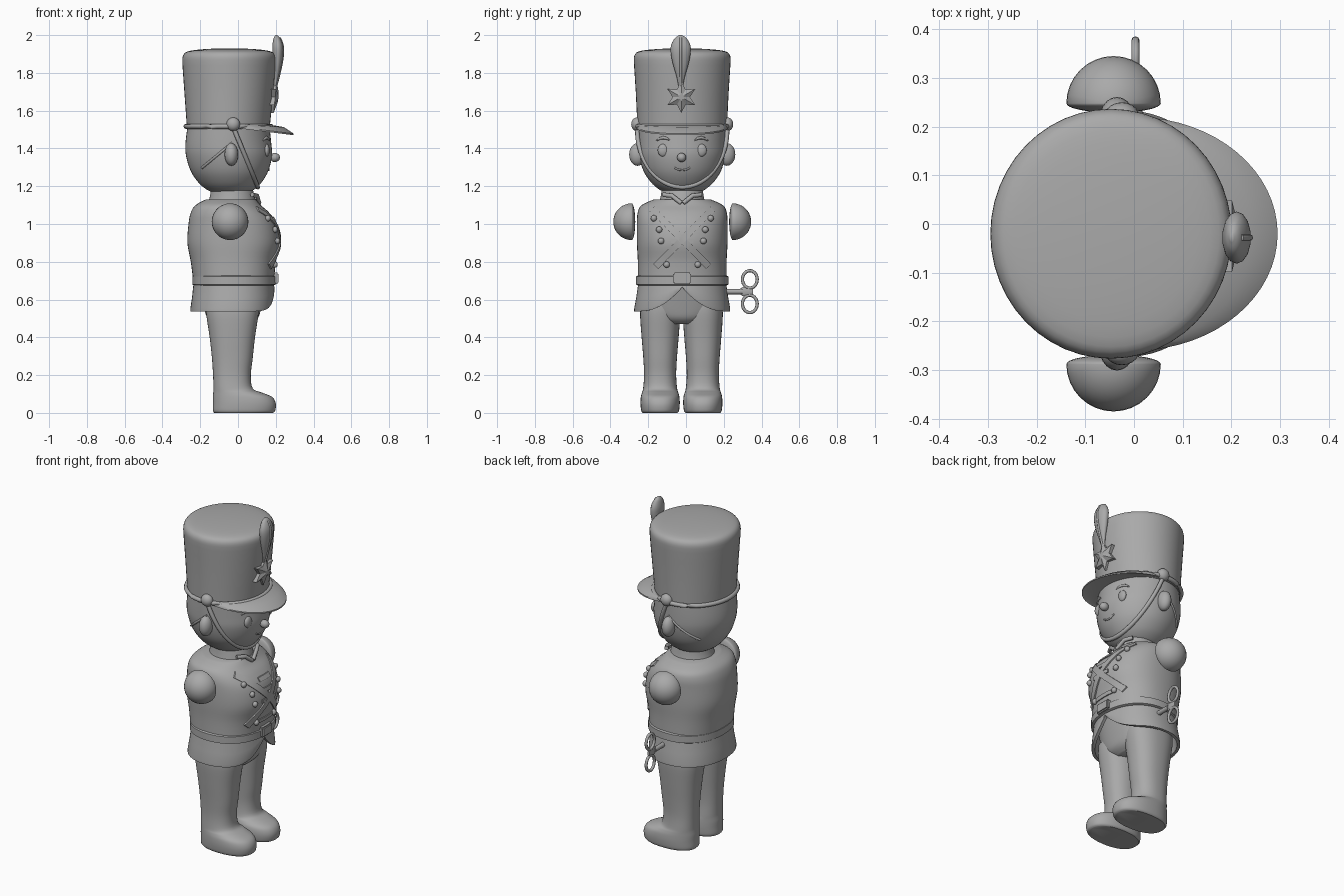
import bpy, bmesh, math
from mathutils import Vector

if "Cube" in bpy.data.objects:
    bpy.data.objects.remove(bpy.data.objects["Cube"])

Y0 = -0.02  # side-to-side centre of the figure, which faces +x
mat = bpy.data.materials.new("plain grey")
mat.diffuse_color = (0.4, 0.4, 0.4, 1)
mat.use_nodes = True
mat.node_tree.nodes["Principled BSDF"].inputs["Base Color"].default_value = mat.diffuse_color


def finish(name, bm, angle=40):
    bmesh.ops.recalc_face_normals(bm, faces=bm.faces)
    me = bpy.data.meshes.new(name)
    bm.to_mesh(me)
    bm.free()
    me.materials.append(mat)
    ob = bpy.data.objects.new(name, me)
    bpy.context.collection.objects.link(ob)
    bpy.ops.object.select_all(action='DESELECT')
    ob.select_set(True)
    bpy.context.view_layer.objects.active = ob
    bpy.ops.object.shade_smooth_by_angle(angle=math.radians(angle))
    return ob


def smooth(rows, k=4):
    """Catmull-Rom interpolation through rows of numbers."""
    out = []
    for i in range(len(rows) - 1):
        p = [rows[max(0, min(len(rows) - 1, i + j))] for j in (-1, 0, 1, 2)]
        for s in range(k):
            t = s / k
            out.append([0.5 * (2*b + (c-a)*t + (2*a-5*b+4*c-d)*t*t + (3*b-a-3*c+d)*t**3)
                        for a, b, c, d in zip(*p)])
    return out + [list(rows[-1])]


def skin(bm, rings, closed=True):
    """Bridge rings of points and cap both ends."""
    vs = [[bm.verts.new(p) for p in r] for r in rings]
    n = len(vs[0])
    for a, b in zip(vs, vs[1:]):
        for i in range(n):
            j = (i + 1) % n
            bm.faces.new((a[i], a[j], b[j], b[i]))
    if closed:
        bm.faces.new(vs[0][::-1])
        bm.faces.new(vs[-1])


def ring(row, yc=Y0, p=2, n=48):
    z, x0, x1, h = row
    pts = []
    for i in range(n):
        a = math.tau * i / n
        c, s = math.cos(a), math.sin(a)
        pts.append(((x0+x1)/2 + (x1-x0)/2 * math.copysign(abs(c)**(2/p), c),
                    yc + h * math.copysign(abs(s)**(2/p), s), z))
    return pts


def loft(name, rows, yc=Y0, p=2, k=4):
    """Rows are (height, back x, front x, half width)."""
    bm = bmesh.new()
    skin(bm, [ring(r, yc, p) for r in (smooth(rows, k) if k > 1 else rows)])
    return finish(name, bm)


def section(rows, z):
    for a, b in zip(rows, rows[1:]):
        if a[0] <= z <= b[0]:
            t = (z - a[0]) / (b[0] - a[0])
            return [u + (v-u)*t for u, v in zip(a, b)]
    return rows[0] if z < rows[0][0] else rows[-1]


def front(rows, y, z, p=2):
    _, x0, x1, h = section(rows, z)
    return (x0+x1)/2 + (x1-x0)/2 * max(0, 1 - abs((y-Y0)/h)**p)**(1/p)


def tube(name, pts, r, cyclic=False, n=8, flat=1):
    """Round cord along points; radius may be a list."""
    bm = bmesh.new()
    P = [Vector(p) for p in pts]
    m, rings = len(P), []
    for i, p in enumerate(P):
        t = (P[(i+1) % m] - P[i-1]) if cyclic else (P[min(i+1, m-1)] - P[max(i-1, 0)])
        t.normalize()
        u = t.cross(Vector((1, 0, 0)) if abs(t.x) < .9 else Vector((0, 0, 1))).normalized()
        w = t.cross(u)
        q = r[i] if isinstance(r, list) else r
        rings.append([p + q*(u*math.cos(math.tau*j/n) + w*flat*math.sin(math.tau*j/n)) for j in range(n)])
    skin(bm, rings + [rings[0]] if cyclic else rings, not cyclic)
    bmesh.ops.remove_doubles(bm, verts=bm.verts, dist=1e-6)
    return finish(name, bm, 60)


def ball(name, c, r, seg=20, squash=None):
    bm = bmesh.new()
    bmesh.ops.create_uvsphere(bm, u_segments=seg, v_segments=seg//2 + 2, radius=1)
    for v in bm.verts:
        if squash and v.co.y * squash < 0:
            v.co.y *= 0.2
        v.co = Vector(c) + Vector([a*b for a, b in zip(v.co, r)])
    return finish(name, bm)


def ribbon(name, a, b, w, lift=0.008, n=12):
    """Flat strip laid over the chest between two (y, z) points."""
    bm = bmesh.new()
    d = Vector((b[0]-a[0], b[1]-a[1])).normalized()
    rings = []
    for i in range(n + 1):
        q = Vector(a).lerp(Vector(b), i/n)
        l, r = q + w/2*Vector((-d.y, d.x)), q - w/2*Vector((-d.y, d.x))
        rings.append([(front(TORSO, e.x, e.y, 2.3) + o, e.x, e.y)
                      for e, o in ((l, lift), (r, lift), (r, -.02), (l, -.02))])
    skin(bm, rings)
    return finish(name, bm)


TORSO = smooth([(.68, -.235, .19, .235), (.8, -.25, .2, .235), (.9, -.268, .222, .24), (1.0, -.262, .205, .24),
                (1.06, -.25, .165, .236), (1.1, -.225, .12, .215), (1.13, -.17, .095, .15)])
HEAD = smooth([(1.165, -.13, .05, .09), (1.185, -.17, .09, .125), (1.22, -.21, .125, .165), (1.28, -.25, .16, .205),
               (1.36, -.275, .18, .228), (1.43, -.278, .176, .232), (1.53, -.265, .165, .232)])

# body, neck and head
loft("torso", TORSO, p=2.3, k=1)
loft("neck", [(1.08, -.17, .1, .13), (1.14, -.15, .09, .115), (1.21, -.14, .07, .105)])
loft("head", HEAD, k=1)
loft("pelvis", [(.47, -.12, .07, .1), (.5, -.16, .105, .17), (.56, -.18, .125, .215), (.7, -.2, .16, .215)], p=2.2)
loft("belt", [(.675, -.235, .19, .235), (.68, -.242, .2, .245), (.722, -.242, .2, .245), (.727, -.235, .19, .235)], p=2.2, k=1)

# coat skirt with a cutaway hem in front
bm = bmesh.new()
prof = [(0, -.235, .185, .232), (.5, -.243, .19, .243), (.9, -.252, .193, .254), (1, -.252, .19, .254),
        (1, -.235, .172, .237), (.1, -.215, .165, .22)]
rings = []
for row in prof:
    pts = []
    for x, y, t in ring(row, p=2.2, n=72):
        hem = .538 + (.125 * max(0, 1 - abs(y-Y0)/.22)**2 if x > 0 else 0)
        pts.append((x, y, .69 + t*(hem - .69)))
    rings.append(pts)
skin(bm, rings)
finish("coat_skirt", bm)

# legs with boots, shoulders, ears, side knobs
LEG = [(0, -.125, .185, .092), (.012, -.133, .197, .1), (.05, -.133, .2, .104), (.085, -.133, .18, .102),
       (.108, -.131, .125, .096), (.13, -.13, .078, .09), (.2, -.132, .068, .085), (.29, -.138, .078, .089),
       (.4, -.15, .09, .098), (.52, -.168, .108, .106), (.58, -.17, .11, .1)]
for s, side in ((1, "left"), (-1, "right")):
    loft(side + "_leg", LEG, Y0 + s*.113 - .004, 2.3)
    ball(side + "_shoulder", (-.042, Y0 + s*.268, 1.012), (.097, .097, .097), 32, s)
    ball(side + "_ear", (-.035, Y0 + s*.236, 1.368), (.036, .045, .06))
    ball(side + "_hat_knob", (-.025, Y0 + s*.24, 1.528), (.036, .03, .036))
    # face features
    ye = Y0 + s*.1
    ball(side + "_eye", (front(HEAD, ye, 1.39) - .006, ye, 1.39), (.016, .03, .034))
    brow = [(Y0 + s*(.065 + .018*i), 1.435 + .022*math.sin(math.pi*(i+.6)/5)) for i in range(5)]
    tube(side + "_eyebrow", [(front(HEAD, y, z), y, z) for y, z in brow], [.003, .007, .009, .007, .003])
    # hair edge behind the ear
    hair = []
    for i in range(9):
        x, z = -.03 - .02*i, 1.43 - .0165*i
        _, x0, x1, h = section(HEAD, z)
        hair.append((x, Y0 + s*h*math.sqrt(max(0, 1 - ((x-(x0+x1)/2)/((x1-x0)/2))**2)), z))
    tube(side + "_hair_edge", hair, .007)
    # crossed chest straps, collar, buttons
    ribbon(side + "_chest_strap", (Y0 + s*.16, 1.08), (Y0 - s*.14, .775), .036)
    tube(side + "_collar", [(.075, Y0 + s*.1, 1.155), (.1, Y0 + s*.055, 1.15), (.112, Y0 + s*.005, 1.11)], .012)
    for y, z in ((.15, 1.03), (.122, .97), (.112, .91), (.082, .785)):
        y = Y0 + s*y
        ball(side + "_button", (front(TORSO, y, z, 2.3) + .006, y, z), (.015, .017, .017), 12)
ball("nose", (.195, Y0 - .003, 1.352), (.027, .024, .024))
tube("mouth", [(front(HEAD, Y0 + .014*i, 1.285 + .0015*i*i), Y0 + .014*i, 1.285 + .0015*i*i) for i in range(-3, 4)], .005)

# braid bars and buckle
for z, w in ((1.03, .05), (.97, .06), (.91, .06), (.785, .075)):
    ribbon("braid_bar", (Y0 - w, z), (Y0 + w, z), .022, .006)
bm = bmesh.new()
bmesh.ops.create_cube(bm, size=1)
for v in bm.verts:
    v.co = (v.co.x*.03 + .2, v.co.y*.095 + Y0, v.co.z*.06 + .712)
bmesh.ops.bevel(bm, geom=bm.edges[:], offset=.007, segments=2, affect='EDGES')
finish("belt_buckle", bm)

# tall hat, cord, chin strap
loft("hat", [(1.5, -.27, .168, .237), (1.53, -.272, .17, .238), (1.7, -.284, .187, .246), (1.84, -.294, .199, .255),
             (1.88, -.294, .2, .256), (1.9, -.286, .193, .249), (1.913, -.268, .175, .232), (1.922, -.22, .13, .185),
             (1.928, -.14, .05, .1), (1.93, -.07, -.02, .02)], k=2)
tube("hat_cord", ring((1.517, -.276, .176, .243)), .013, True)
arc = [math.pi*i/32 for i in range(33)]
tube("chin_strap", [(-.02 + .125*math.sin(a), Y0 + .238*math.cos(a), 1.5 - .305*math.sin(a)) for a in arc], .012)

# sloping brim
bm = bmesh.new()
rings = []
for i in range(33):
    a = math.radians(-88 + 5.5*i)
    c, s = math.cos(a), math.sin(a)
    inner, outer = (-.06 + .2*c, Y0 + .225*s), (.295*c, Y0 + .24*s)
    mid = [(u + 2*v)/3 for u, v in zip(inner, outer)]
    zi, zm, zo = 1.53, 1.525 - .012*c, 1.515 - .037*c
    rings.append([(*inner, zi), (*mid, zm), (*outer, zo), (*outer, zo - .008), (*mid, zm - .016), (*inner, zi - .03)])
skin(bm, rings)
finish("hat_brim", bm)

# six-pointed star badge with raised centre
bm = bmesh.new()
pts = []
for i in range(12):
    r, a = (.085 if i % 2 == 0 else .046), math.tau*i/12
    pts.append((r*math.sin(a), r*math.cos(a)))
base = [(.165 - .3*y*y, Y0 - .005 + y, 1.672 + z) for y, z in pts]
rim = [(.197 + .1*z, Y0 - .005 + y, 1.672 + z) for y, z in pts]
core = [(.214 + .02*z, Y0 - .005 + y*.25, 1.672 + z*.25) for y, z in pts]
skin(bm, [base, rim, core])
finish("star_badge", bm, 20)

# plume with a quill
plume = smooth([(.195, 1.73, .012), (.203, 1.78, .022), (.209, 1.85, .042), (.211, 1.91, .053),
                (.209, 1.95, .05), (.204, 1.985, .03), (.2, 2.0, .006)])
tube("plume", [(x, Y0 - .008, z) for x, z, r in plume], [r for x, z, r in plume], n=14, flat=.55)
tube("plume_quill", [(x + r*.5, Y0 - .008, z) for x, z, r in plume[:-4]], .007)

# wind-up key on the left hip
tube("key_shaft", [(.003, .19, .642), (.003, .3, .642)], .014, n=12)
tube("key_web", [(.003, .285, .642), (.003, .3, .642), (.003, .335, .642), (.003, .355, .642)], [.014, .024, .028, .02], n=12, flat=.3)
for z in (.707, .577):
    tube("key_loop", [(.003, .338 + .039*math.cos(math.tau*i/28), z + .046*math.sin(math.tau*i/28)) for i in range(28)],
         .0085, True)
